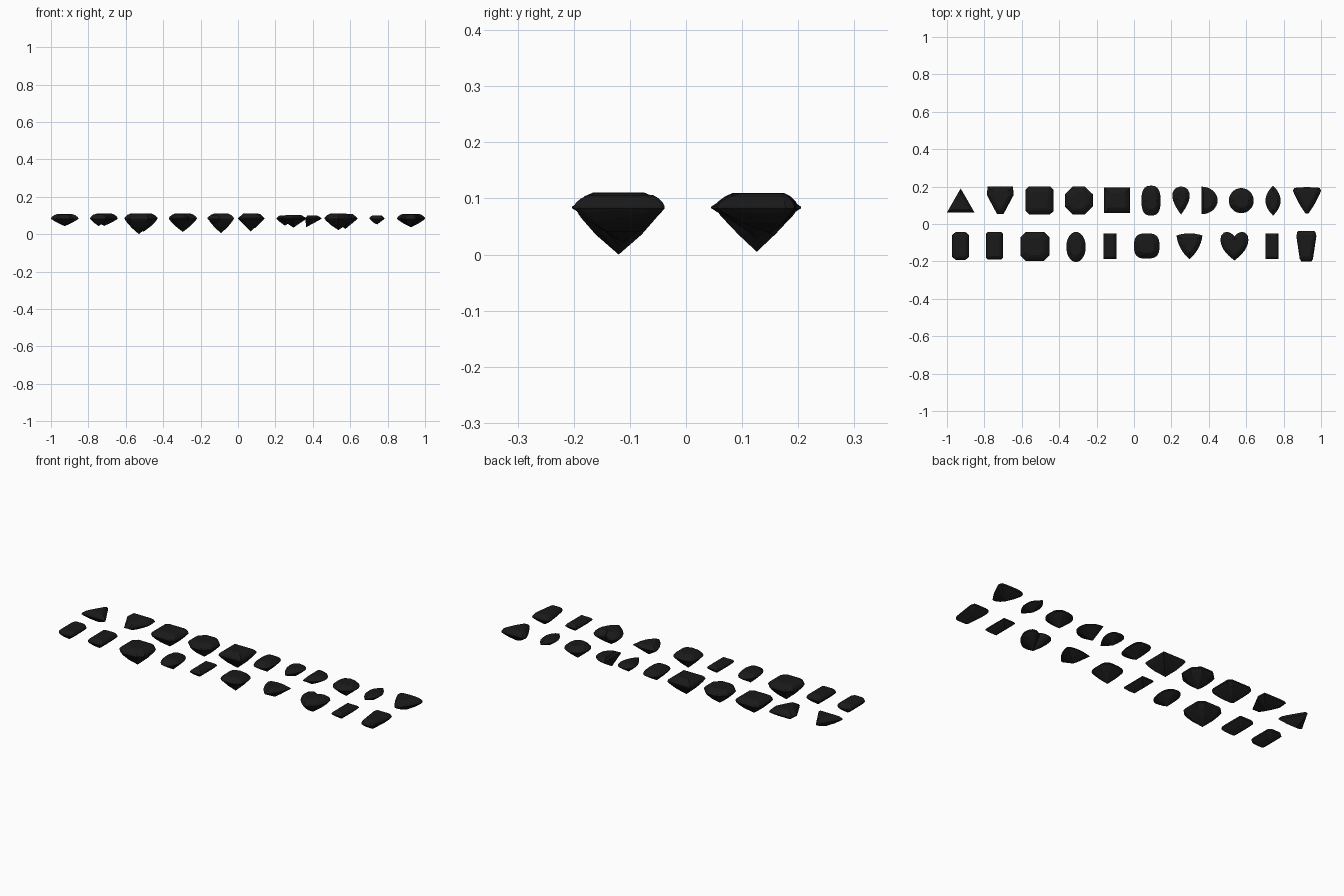
import bpy, bmesh, math

if "Cube" in bpy.data.objects:
    bpy.data.objects.remove(bpy.data.objects["Cube"])

black = bpy.data.materials.new("gem_black")
black.diffuse_color = (0.01, 0.01, 0.01, 1)
black.use_nodes = True
black.node_tree.nodes["Principled BSDF"].inputs["Base Color"].default_value = black.diffuse_color
GIRDLE = 0.084


def fit(pts):
    """Scale an outline to the unit square centred on the origin."""
    xs, ys = [p[0] for p in pts], [p[1] for p in pts]
    return [((x - min(xs)) / (max(xs) - min(xs)) - .5,
             (y - min(ys)) / (max(ys) - min(ys)) - .5) for x, y in pts]


def rounded(p=2.0, n=32, start=0.0, sweep=2 * math.pi, closed=True):
    """Circle or superellipse outline."""
    out = []
    for i in range(n):
        t = start + sweep * i / (n if closed else n - 1)
        c, s = math.cos(t), math.sin(t)
        out.append((math.copysign(abs(c) ** (2 / p), c), math.copysign(abs(s) ** (2 / p), s)))
    return fit(out)


def bulged(corners, b=0.0, n=1):
    """Polygon whose sides bow outward (corners run counter-clockwise)."""
    out = []
    for i, (x0, y0) in enumerate(corners):
        x1, y1 = corners[(i + 1) % len(corners)]
        for k in range(n):
            t = k / n
            o = 4 * b * t * (1 - t)
            out.append((x0 + (x1 - x0) * t + (y1 - y0) * o, y0 + (y1 - y0) * t - (x1 - x0) * o))
    return fit(out)


def cut_rect(cx, cy):
    """Rectangle with cut corners."""
    a, b = .5 - cx, .5 - cy
    return [(.5, -b), (.5, b), (a, .5), (-a, .5), (-.5, b), (-.5, -b), (-a, -.5), (a, -.5)]


def mirror_x(half):
    """Symmetric outline from its right half, listed bottom to top."""
    return fit(half + [(-x, y) for x, y in reversed(half) if x > 0])


def pear(n=32):
    out = []
    for i in range(n):
        t = 2 * math.pi * i / n
        out.append((math.sin(t) * abs(math.sin(t / 2)) ** 1.1, -math.cos(t)))
    return fit(out)


# crown and pavilion rings: (scale, fraction of height, sample offset)
STEP = ([(.93, .4), (.77, .75), (.57, 1)], [(.86, .22), (.52, .58)])
BRILLIANT = ([(.8, .62), (.58, 1)], [(.55, .51)])


def gem(name, outline, x0, x1, y0, y1, top, bottom, style=STEP, keel=False,
        apex=(0, 0), mirror=False):
    w, h, cx, cy = x1 - x0, y1 - y0, (x0 + x1) / 2, (y0 + y1) / 2
    ridge = max(0, (h - w) / h) if keel else 0
    bm = bmesh.new()
    n = len(outline)

    def ring(pts, s, z, c):
        sy = ridge + (1 - ridge) * s
        for x, y in pts:
            bm.verts.new(((c[0] + (x - c[0]) * s) * w, (c[1] + (y - c[1]) * sy) * h, z))

    def sample(i):
        return outline[2 * (i % 2)::4] if style is BRILLIANT else outline

    # girdle band
    for dz in (-.0015, .0015):
        ring(outline, 1, GIRDLE + dz, (0, 0))
    # crown up to the table
    mid = (apex[0] * .4, apex[1])
    for i, (s, f) in enumerate(style[0]):
        ring(sample(i + 1), s, GIRDLE + (top - GIRDLE) * f, mid)
    # pavilion down to the culet or keel
    for s, f in style[1]:
        ring(sample(1), s, GIRDLE - (GIRDLE - bottom) * f, apex)
    for e in ({-ridge / 2, ridge / 2} if ridge else {0}):
        bm.verts.new((apex[0] * w, (apex[1] + e) * h, bottom))

    res = bmesh.ops.convex_hull(bm, input=bm.verts[:])
    junk = {g for g in res["geom_interior"] + res["geom_unused"] if isinstance(g, bmesh.types.BMVert)}
    bmesh.ops.delete(bm, geom=list(junk), context='VERTS')
    bmesh.ops.dissolve_limit(bm, angle_limit=.01, verts=bm.verts[:], edges=bm.edges[:])
    if mirror:
        flat = [f for f in bm.faces if all(abs(v.co.x) < 1e-5 for v in f.verts)]
        bmesh.ops.delete(bm, geom=flat, context='FACES')
    bmesh.ops.recalc_face_normals(bm, faces=bm.faces[:])
    me = bpy.data.meshes.new(name)
    bm.to_mesh(me)
    bm.free()
    me.materials.append(black)
    ob = bpy.data.objects.new(name, me)
    ob.location = (cx, cy, 0)
    bpy.context.collection.objects.link(ob)
    if mirror:
        ob.modifiers.new("mirror", 'MIRROR')


TRI_UP = [(-1, -1), (1, -1), (0, 1)]
TRI_DOWN = [(0, -1), (1, 1), (-1, 1)]
RECT = [(-1, -1), (1, -1), (1, 1), (-1, 1)]
ROUND = rounded()

# back row
gem("triangle_gem", bulged(TRI_UP), -1, -.853, .062, .19, .107, .043, apex=(0, -.167))
gem("shield_gem", mirror_x([(.12, -.5), (.5, .2), (.47, .5)]),
    -.787, -.643, .053, .2, .11, .045, apex=(0, .1))
gem("cut_corner_square_gem", cut_rect(.12, .12), -.58, -.43, .052, .2, .11, .013)
gem("octagon_gem", cut_rect(.28, .28), -.37, -.22, .052, .2, .11, .012)
gem("square_gem", bulged(RECT), -.16, -.022, .058, .194, .11, .005)
gem("long_cushion_gem", rounded(2.7), .04, .142, .045, .205, .107, .033, BRILLIANT)
gem("pear_gem", pear(), .205, .298, .05, .2, .101, .045, BRILLIANT, apex=(0, .12))
gem("half_moon_gem", rounded(n=17, start=-math.pi / 2, sweep=math.pi, closed=False),
    .36, .447, .052, .2, .101, .037, BRILLIANT, apex=(-.45, 0))
gem("round_gem", ROUND, .507, .64, .058, .192, .109, .028, BRILLIANT)
gem("marquise_gem", bulged([(0, -1), (0, 1)], .26, 16), .703, .784, .045, .205, .1, .052, BRILLIANT)
gem("blunt_trillion_gem",
    bulged([(-.1, -1), (.1, -1), (1, .72), (.9, .95), (-.9, .95), (-1, .72)], .03, 4),
    .85, 1, .055, .197, .109, .037, apex=(0, .17))

# front row
gem("emerald_gem", cut_rect(.2, .11), -.972, -.883, -.192, -.043, .105, .045, keel=True)
gem("long_step_gem", cut_rect(.1, .06), -.79, -.7, -.19, -.043, .106, .043, keel=True)
gem("large_octagon_gem", cut_rect(.19, .19), -.607, -.452, -.198, -.042, .111, 0)
gem("oval_gem", ROUND, -.362, -.258, -.203, -.042, .107, .033, BRILLIANT)
gem("baguette_gem", bulged(RECT), -.163, -.094, -.188, -.05, .1, .053, keel=True)
gem("cushion_gem", rounded(2.9), 0, .136, -.185, -.05, .11, .015, BRILLIANT)
gem("trillion_gem", bulged(TRI_DOWN, .09, 8), .227, .366, -.188, -.05, .103, .035, BRILLIANT,
    apex=(0, .14))
heart_half = [(0, -.5), (.2, -.34), (.37, -.15), (.47, .05), (.5, .22), (.47, .37),
              (.38, .47), (.26, .5), (.13, .46), (.04, .39), (0, .33)]
gem("heart_gem", heart_half, .462, .612, -.195, -.042, .11, .022, STEP,
    apex=(0, .03), mirror=True)
gem("small_baguette_gem", bulged(RECT), .703, .773, -.188, -.05, .1, .053, keel=True)
gem("tapered_shield_gem", mirror_x([(.25, -.5), (.33, -.42), (.5, .33), (.46, .46), (.4, .5)]),
    .868, .975, -.2, -.038, .106, .04, keel=True, apex=(0, .05))
